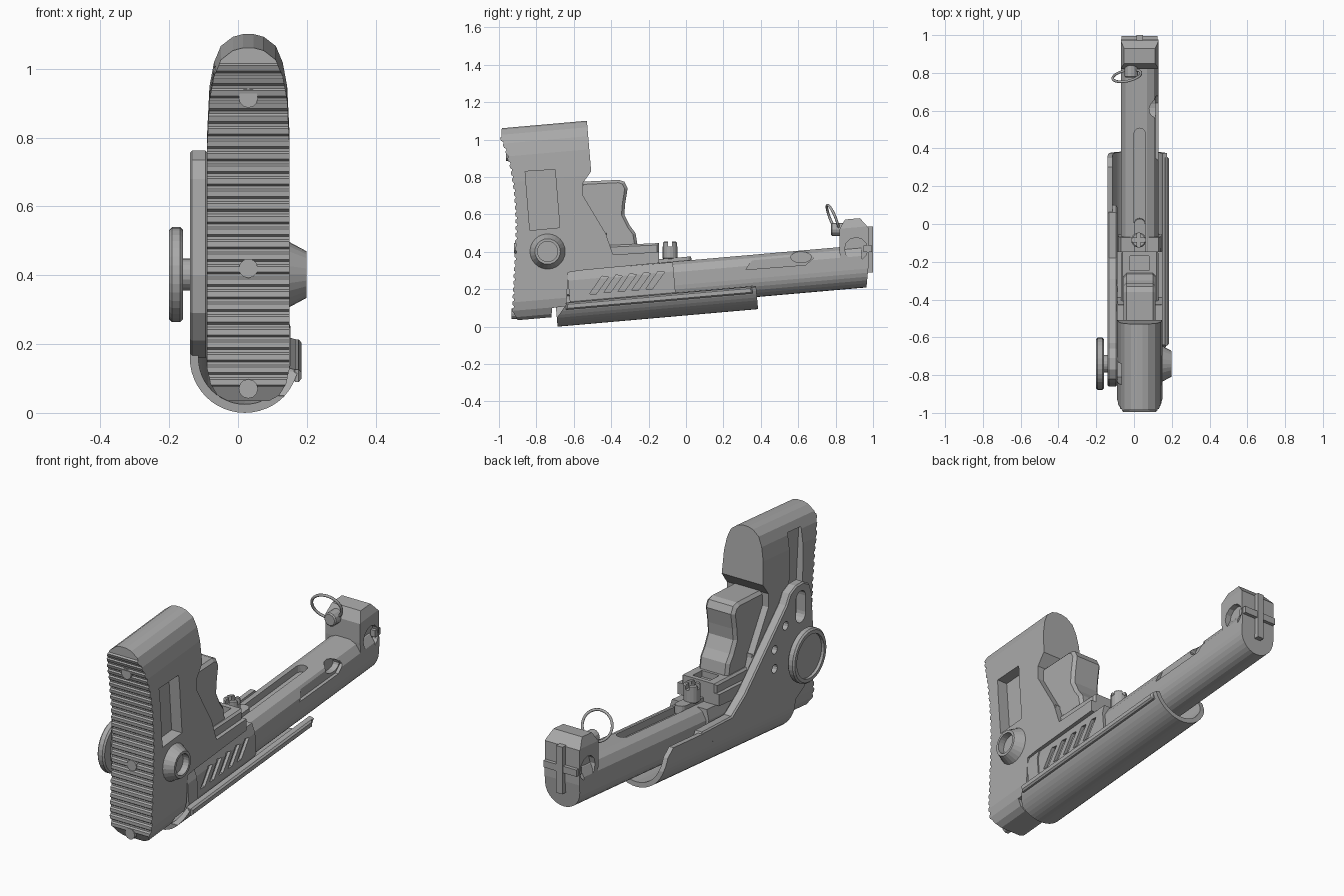
import bpy, bmesh, math
from mathutils import Matrix, Vector

if "Cube" in bpy.data.objects:
    bpy.data.objects.remove(bpy.data.objects["Cube"])

grey = bpy.data.materials.new("Plain grey")
grey.use_nodes = True
grey.diffuse_color = (0.4, 0.4, 0.4, 1)
grey.node_tree.nodes["Principled BSDF"].inputs["Base Color"].default_value = (0.4, 0.4, 0.4, 1)

TILT = Matrix.Rotation(math.radians(5), 4, 'X')
CX = 0.03


def prism(name, pts, a, b, axis='x', tilt=False, bevel=0):
    """Extrude a 2D outline from a to b along one axis."""
    place = {'x': lambda p, t: (t, p[0], p[1]),
             'y': lambda p, t: (p[0], t, p[1]),
             'z': lambda p, t: (p[0], p[1], t)}[axis]
    bm = bmesh.new()
    lo = [bm.verts.new(place(p, a)) for p in pts]
    hi = [bm.verts.new(place(p, b)) for p in pts]
    caps = [bm.faces.new(lo), bm.faces.new(hi)]
    for i in range(len(pts)):
        j = (i + 1) % len(pts)
        bm.faces.new((lo[i], lo[j], hi[j], hi[i]))
    bmesh.ops.recalc_face_normals(bm, faces=bm.faces)
    if bevel:
        edges = list({e for f in caps for e in f.edges})
        bmesh.ops.bevel(bm, geom=edges, offset=bevel, segments=1, affect='EDGES')
    if tilt:
        bm.transform(TILT)
    me = bpy.data.meshes.new(name)
    bm.to_mesh(me)
    bm.free()
    me.materials.append(grey)
    ob = bpy.data.objects.new(name, me)
    bpy.context.collection.objects.link(ob)
    return ob


def combine(ob, others, op='DIFFERENCE'):
    """Apply booleans and throw the cutters away."""
    for o in others:
        m = ob.modifiers.new("cut", 'BOOLEAN')
        m.object, m.operation, m.solver = o, op, 'EXACT'
        bpy.context.view_layer.update()
        me = bpy.data.meshes.new_from_object(ob.evaluated_get(bpy.context.evaluated_depsgraph_get()))
        ob.modifiers.clear()
        ob.data = me
        bpy.data.objects.remove(o)


def arc(cx, cy, r, a0=0, a1=360, n=24, ry=None):
    full = abs(a1 - a0) == 360
    out = []
    for i in range(n if full else n + 1):
        t = math.radians(a0 + (a1 - a0) * i / n)
        out.append((cx + r * math.cos(t), cy + (ry or r) * math.sin(t)))
    return out


def capsule(x, y0, y1, r):
    return arc(x, y1, r, 0, 180, 8) + arc(x, y0, r, 180, 360, 8)


def box(name, x0, x1, y0, y1, z0, z1, tilt=False, bevel=0):
    return prism(name, [(y0, z0), (y1, z0), (y1, z1), (y0, z1)], x0, x1, 'x', tilt, bevel)


# Shoulder stock: ribbed side profile crossed with a rounded end outline
rear = [(-0.90, 0.035), (-0.93, 0.07), (-0.925, 0.2), (-0.915, 0.4), (-0.91, 0.55),
        (-0.92, 0.72), (-0.94, 0.85), (-0.97, 0.95), (-0.995, 1.01), (-0.985, 1.06)]


def rear_y(z):
    for (ya, za), (yb, zb) in zip(rear, rear[1:]):
        if za <= z <= zb:
            return ya + (yb - ya) * (z - za) / (zb - za)
    return rear[-1][0]


ribs = []
RIBS, STEP = 26, 0.0365
for i in range(RIBS):
    z = 0.075 + i * STEP
    for dz, out in ((0, 0), (0.006, 0.008), (0.022, 0.008), (0.028, 0)):
        ribs.append((rear_y(z + dz) - out + 0.008, z + dz))
front = [(-0.985, 1.061), (-0.53, 1.101), (-0.507, 0.83), (-0.55, 0.77), (-0.55, 0.7),
         (-0.43, 0.5), (-0.39, 0.385), (-0.145, 0.4), (-0.145, 0.34), (-0.57, 0.3),
         (-0.63, 0.29), (-0.64, 0.11), (-0.715, 0.1), (-0.72, 0.05)]
stock = prism("shoulder_stock", rear[:1] + ribs + front, -0.2, 0.25)
half = [(0.06, 0.113), (0.09, 0.13), (0.11, 0.165), (0.12, 0.21), (0.12, 0.85),
        (0.113, 0.99), (0.1, 1.06), (0.08, 1.108), (0.045, 1.135), (0.015, 1.143)]
outline = [(CX + x, w) for x, w in half] + [(CX - x, w) for x, w in reversed(half)]
combine(stock, [prism("outline", outline, -1.3, 0.3, 'y', True)], 'INTERSECT')
combine(stock, [
    prism("pocket", [(-0.86, 0.83), (-0.70, 0.84), (-0.675, 0.53), (-0.835, 0.515)], 0.09, 0.3),
    prism("channel", [(-0.85, 1.0), (-0.74, 1.01), (-0.70, 0.5), (-0.81, 0.49)], -0.3, -0.055),
])

# Butt pad screws
for z in (0.07, 0.42, 0.915):
    y = rear_y(z)
    prism("pad_screw", arc(CX, z, 0.028, n=12), y - 0.004, y + 0.05, 'y')

# Hand hold in front of the stock and its base
prism("hand_hold", [(-0.56, 0.775), (-0.36, 0.785), (-0.33, 0.775), (-0.312, 0.74), (-0.325, 0.66),
                    (-0.33, 0.6), (-0.3, 0.54), (-0.27, 0.5), (-0.26, 0.44), (-0.3, 0.38),
                    (-0.5, 0.38), (-0.6, 0.6)], CX - 0.085, CX + 0.085, bevel=0.015)
base = prism("hold_base", [(-0.45, 0.36), (-0.145, 0.37), (-0.145, 0.447), (-0.42, 0.435)],
             CX - 0.1, CX + 0.1, bevel=0.01)
combine(base, [box("notch", -0.02, 0.08, -0.245, -0.17, 0.41, 0.6)])
for side in (-1, 1):
    box("side_pin", CX + side * 0.095 - 0.025, CX + side * 0.095 + 0.025, -0.52, -0.38, 0.483, 0.535, True, 0.008)

# Main tube with a top slot and a side pocket
section = [(CX + x, w) for x, w in ((0.04, 0.352), (0.075, 0.335), (0.1, 0.295))]
section = arc(CX, 0.225, 0.1, 180, 360, 14) + section[::-1] + [(2 * CX - x, w) for x, w in section]
tube = prism("main_tube", section, -0.6, 0.97, 'y', True)
combine(tube, [
    prism("slot", capsule(CX, 0.0, 0.51, 0.03), 0.315, 0.5, 'z', True),
    prism("side_pocket", [(0.32, 0.305), (0.64, 0.33), (0.68, 0.365), (0.67, 0.395), (0.36, 0.365)], 0.113, 0.3),
    prism("window", arc(0.615, 0.372, 0.055, n=16, ry=0.03), 0.08, 0.3),
])

# Sleeve with slanted slots, and the collar behind it
wide = [(CX + x, w) for x, w in ((0.09, 0.14), (0.115, 0.19), (0.115, 0.3), (0.1, 0.35))]
wide += [(2 * CX - x, w) for x, w in reversed(wide)]
sleeve = prism("sleeve", wide, -0.53, -0.04, 'y', True)
combine(sleeve, [prism("slant", [(y, 0.175 + k), (y + 0.035, 0.175 + k), (y + 0.1, 0.265 + k),
                                 (y + 0.065, 0.27 + k)], 0.12, 0.3)
                 for y, k in ((-0.515 + 0.075 * i, 0.0065 * i) for i in range(5))])
collar = [(CX + (x - CX) * 1.06, w) for x, w in wide]
prism("collar", collar, -0.607, -0.53, 'y', True)

# Latch plate and its bolt
prism("latch_plate", capsule(CX, -0.15, 0.03, 0.03), 0.33, 0.372, 'z', True)
bolt = prism("latch_bolt", arc(0.025, -0.085, 0.04, n=16), 0.36, 0.455, 'z', bevel=0.006)
combine(bolt, [box("bolt_slot", -0.1, 0.2, -0.095, -0.075, 0.43, 0.5),
               box("bolt_slot", 0.015, 0.035, -0.2, 0.2, 0.43, 0.5)])

# End block with side recesses and a raised cross
block = prism("end_block", [(0.835, 0.2), (0.965, 0.21), (0.978, 0.35), (0.975, 0.53), (0.93, 0.58),
                            (0.85, 0.573), (0.82, 0.52), (0.82, 0.42)], -0.2, 0.3)
end = arc(CX, 0.225, 0.1, 180, 360, 14) + [(CX + 0.1, 0.45), (CX + 0.08, 0.503), (CX - 0.08, 0.503), (CX - 0.1, 0.45)]
combine(block, [prism("end_outline", end, 0.5, 1.3, 'y', True)], 'INTERSECT')
combine(block, [prism("recess", arc(0.91, 0.415, 0.062, n=12), a, b) for a, b in ((0.1, 0.3), (-0.3, -0.04))])
box("cross_upright", CX - 0.018, CX + 0.018, 0.95, 1.0, 0.29, 0.535)
box("cross_bar", CX - 0.095, CX + 0.095, 0.95, 0.995, 0.4, 0.435)

# Pull ring on its post
prism("ring_post", arc(-0.015, 0.52, 0.035, n=12), 0.775, 0.85, 'y', bevel=0.006)
bpy.ops.mesh.primitive_torus_add(major_radius=0.076, minor_radius=0.007, major_segments=32, minor_segments=8,
                                 location=(-0.038, 0.785, 0.58), rotation=(math.radians(112), 0, math.radians(12)))
ring = bpy.context.object
ring.name = "pull_ring"
ring.data.materials.append(grey)
bpy.ops.object.shade_smooth()

# Lower guard: open trough with one high wall
GX, GW = 0.02, 0.22
trough = (arc(GX, GW, 0.16, -15, -180, 22) + [(GX - 0.16, 0.28), (GX - 0.135, 0.28)]
          + arc(GX, GW, 0.135, -180, -15, 22))
guard = prism("lower_guard", trough, -0.684, 0.392, 'y', True)
combine(guard, [prism("guard_corner", [(0.30, 0.4), (0.30, 0.31), (0.35, 0.27), (0.39, 0.17), (0.6, 0.17),
                                       (0.6, 0.4)], -0.3, 0),
                prism("rear_corner", [(-0.8, 0.03), (-0.688, 0.05), (-0.64, 0.12), (-0.64, 0.4), (-0.8, 0.4)], 0.1, 0.3)])
box("guard_lip", 0.158, 0.184, -0.63, 0.37, 0.145, 0.182, True, 0.008)

# Swing arm joining the guard to the pivot
arm = prism("swing_arm", [(-0.69, 0.16), (0.1, 0.22), (0.06, 0.295), (-0.18, 0.285), (-0.29, 0.36),
                          (-0.63, 0.69), (-0.66, 0.74), (-0.71, 0.763), (-0.77, 0.763), (-0.82, 0.735),
                          (-0.84, 0.68), (-0.86, 0.4), (-0.84, 0.29), (-0.78, 0.21)], -0.14, -0.088, bevel=0.007)
combine(arm, [prism("arm_slot", capsule(-0.745, 0.6, 0.685, 0.04), -0.3, 0)]
        + [prism("arm_hole", arc(y, z, 0.022, n=12), -0.3, 0)
           for y, z in ((-0.62, 0.59), (-0.53, 0.5), (-0.53, 0.4))])

# Pivot: large dished knob on one side, tapered ring on the other
PY, PZ = -0.74, 0.402
prism("pivot_shaft", arc(PY, PZ, 0.047, n=20), -0.17, 0.1)
knob = prism("pivot_knob", arc(PY, PZ, 0.138, n=32), -0.2, -0.16, bevel=0.008)
combine(knob, [prism("dish", arc(PY, PZ, 0.112, n=32), -0.3, -0.185)])
bm = bmesh.new()
bmesh.ops.create_cone(bm, cap_ends=True, segments=24, radius1=0.096, radius2=0.068, depth=0.052,
                      matrix=Matrix.Translation(Vector((0.173, PY, PZ))) @ Matrix.Rotation(math.pi / 2, 4, 'Y'))
cap = prism("pivot_cap", arc(PY, PZ, 0.096), 0.14, 0.15)
bm.to_mesh(cap.data)
bm.free()
combine(cap, [prism("cap_hole", arc(PY, PZ, 0.054), 0.165, 0.3)])
